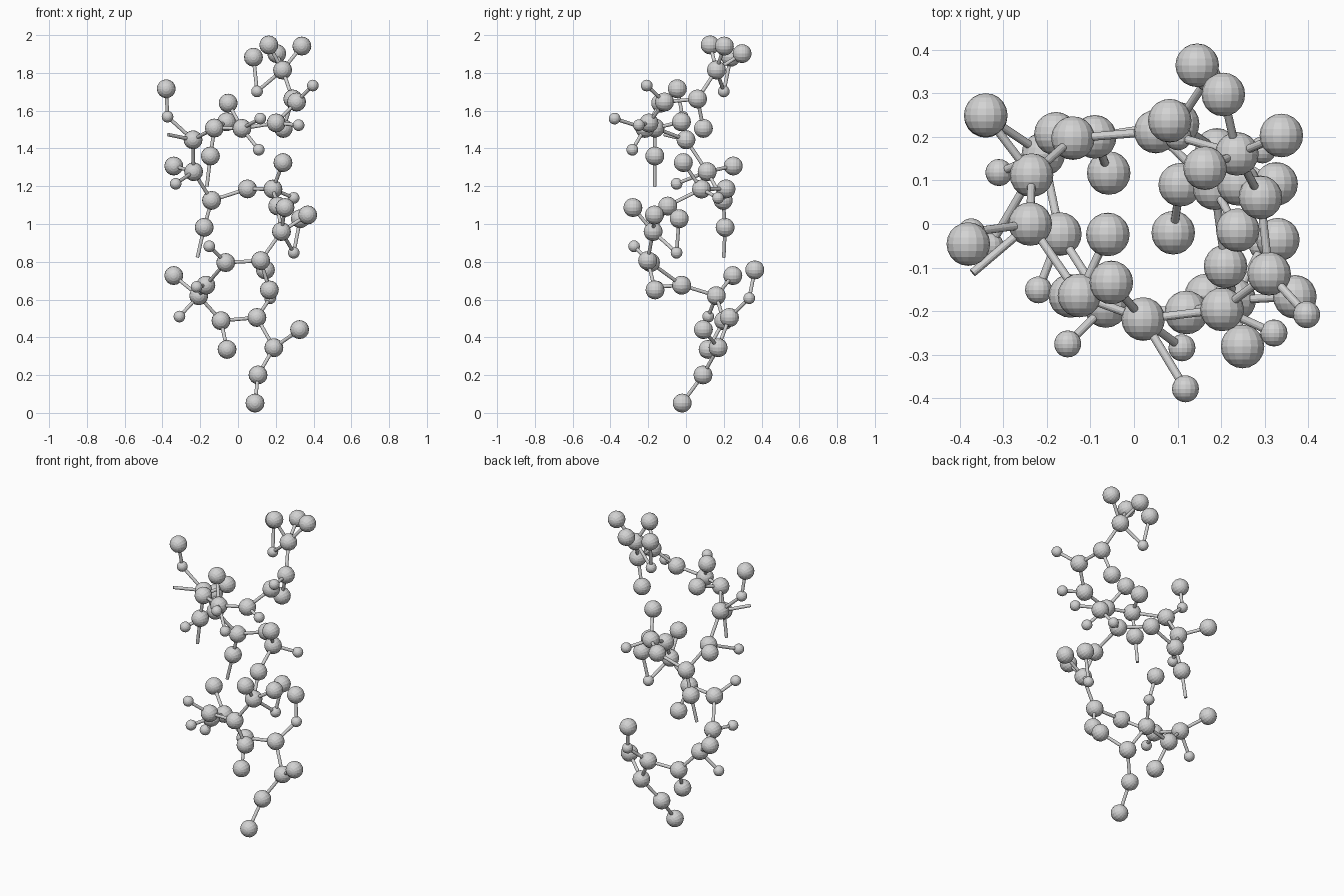
import bpy
import bmesh
from math import pi
from mathutils import Matrix, Vector

if "Cube" in bpy.data.objects:
    bpy.data.objects.remove(bpy.data.objects["Cube"], do_unlink=True)

LARGE, SMALL, ROD = 0.05, 0.031, 0.0095

grey = bpy.data.materials.new("light_grey")
grey.use_nodes = True
colour = (0.65, 0.65, 0.65, 1)
grey.diffuse_color = colour
grey.node_tree.nodes["Principled BSDF"].inputs["Base Color"].default_value = colour

meshes = {name: bmesh.new() for name in
          ("backbone_balls", "backbone_rods", "branch_balls", "branch_rods")}


def point(x, y, z):
    """Position given in hundredths of a unit."""
    return Vector((x, y, z)) / 100


def ball(part, centre, radius):
    """Faceted ball with its poles facing front and back."""
    place = Matrix.Translation(centre) @ Matrix.Rotation(pi / 2, 4, "X")
    bmesh.ops.create_uvsphere(meshes[part], u_segments=16, v_segments=10,
                              radius=radius, matrix=place)


def rod(part, start, end):
    along = end - start
    turn = along.to_track_quat("Z", "Y").to_matrix().to_4x4()
    bmesh.ops.create_cone(meshes[part], cap_ends=True, segments=12,
                          radius1=ROD, radius2=ROD, depth=along.length,
                          matrix=Matrix.Translation((start + end) / 2) @ turn)


# Backbone: one coiling chain from the bottom to the top
lower_coil = [(9, -2, 5.2), (10.6, 9, 20.1), (19, 17, 34.5), (10, 23, 50.5),
              (-9, 20, 48.8), (-20.8, 16, 62), (-17, -2.3, 67.6),
              (-6.5, -18.8, 79.6), (12, -20.3, 80.6), (23, -17.4, 96),
              (21, -9.7, 109.5)]
upper_coil = [(18.5, 8.2, 118.5), (5, 21.2, 118.6), (-14, 19.7, 112.5),
              (-23.5, 11.2, 127.7), (-23.8, 0, 144.6), (-12.5, -16.4, 150.8),
              (2.1, -21.8, 150.6), (20.2, -19.6, 153.5), (31, -11.4, 164.6),
              (29, 6.1, 166.2), (23.6, 16.1, 181.5), (16.3, 12.8, 194.8)]
chain = [point(*p) for p in lower_coil + upper_coil]
joint = dict(zip("abcdefghijklmnopqrstuvw", chain))

for centre in chain:
    ball("backbone_balls", centre, LARGE)
for start, end in zip(chain, chain[1:]):
    rod("backbone_rods", start, end)


def branch(parent, *steps):
    """Grow rods outward from a joint; each step ends in a ball or bare tip."""
    start = joint[parent]
    for radius, *place in steps:
        end = point(*place)
        rod("branch_rods", start, end)
        if radius:
            ball("branch_balls", end, radius)
        start = end


# Branches of the lower coil
branch("c", (LARGE, 32.6, 9.2, 44.1))
branch("d", (SMALL, 17, 33.5, 60.7), (LARGE, 14.5, 36.4, 75.7))
branch("e", (LARGE, -5.8, 11.7, 33.6))
branch("f", (LARGE, -34, 24.8, 72.7))
branch("f", (SMALL, -31, 11.8, 51))
branch("g", (SMALL, -21.9, -15.1, 66.7))
branch("h", (SMALL, -15.2, -27.5, 88.2))
branch("i", (LARGE, 16.6, -16.4, 65.1))
branch("j", (LARGE, 36.9, -16.7, 104.8))
branch("j", (LARGE, 24.9, -28.1, 108.7))
branch("j", (SMALL, 29.5, -5, 84.8), (LARGE, 33, -3.6, 102.8))

# Branches of the upper coil
branch("l", (LARGE, 23.8, -1.4, 132.5))
branch("l", (SMALL, 29.5, 17, 113.8))
branch("n", (LARGE, -17.9, 20.7, 98.2), (None, -21.5, 20, 82.3))
branch("o", (LARGE, -34, 25, 130.7))
branch("o", (SMALL, -33, -5, 121.3))
branch("p", (SMALL, -37.3, -1.8, 156.8), (LARGE, -38, -4.6, 171.6))
branch("p", (None, -37, -11.2, 147.3))
branch("q", (LARGE, -14.6, -16.5, 136), (None, -16.5, -16.5, 119.8))
branch("q", (LARGE, -6, -2.4, 154.1))
branch("r", (LARGE, -5.2, -13.4, 164))
branch("r", (SMALL, 11, -28.4, 139.3))
branch("r", (SMALL, 11.8, -37.8, 155.8))
branch("s", (SMALL, 32.1, -25, 152.3))
branch("t", (SMALL, 39.6, -20.8, 173.3))
branch("u", (LARGE, 24, 9.2, 150.6))
branch("v", (LARGE, 33.8, 20.3, 194.2))
branch("v", (LARGE, 20.5, 29.7, 190.2))
branch("v", (SMALL, 10.1, 20, 170.2), (LARGE, 8.2, 23.7, 188.3))

# Turn each gathered part into an object
for name, bm in meshes.items():
    mesh = bpy.data.meshes.new(name)
    bm.to_mesh(mesh)
    bm.free()
    mesh.materials.append(grey)
    bpy.context.collection.objects.link(bpy.data.objects.new(name, mesh))
